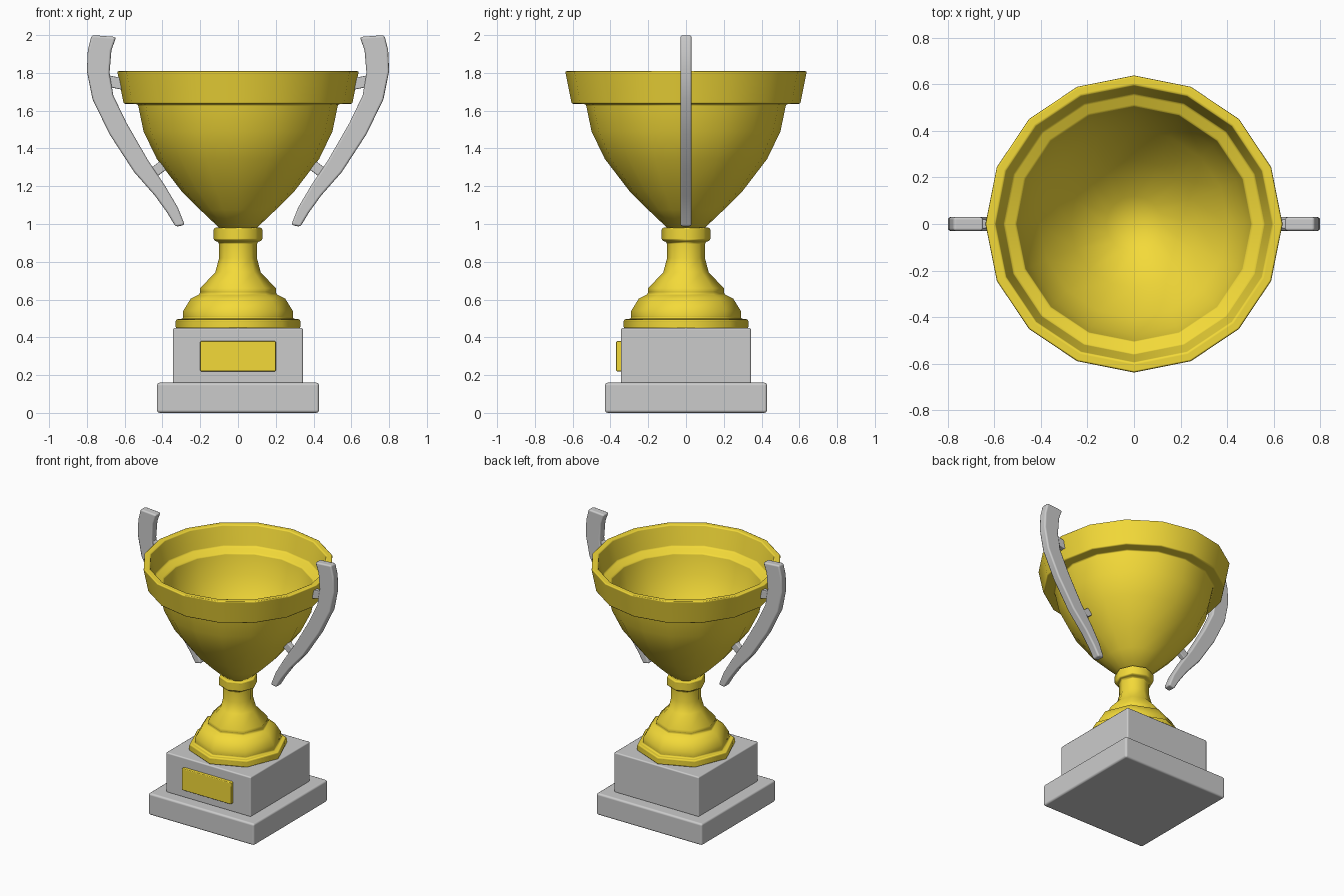
import bpy, bmesh, math
from mathutils import Vector

if "Cube" in bpy.data.objects:
    bpy.data.objects.remove(bpy.data.objects["Cube"])

gold = bpy.data.materials.new("gold")
gold.diffuse_color = (0.9, 0.7, 0.04, 1)
gold.use_nodes = True
gold.node_tree.nodes["Principled BSDF"].inputs["Base Color"].default_value = gold.diffuse_color


def finish(name, bm, bevel=0.01, mat=None, limit=50):
    bmesh.ops.recalc_face_normals(bm, faces=bm.faces)
    mesh = bpy.data.meshes.new(name)
    bm.to_mesh(mesh)
    bm.free()
    for p in mesh.polygons:
        p.use_smooth = True
    ob = bpy.data.objects.new(name, mesh)
    bpy.context.collection.objects.link(ob)
    if mat:
        mesh.materials.append(mat)
    b = ob.modifiers.new("soft_edges", 'BEVEL')
    b.width, b.segments = bevel, 2
    b.limit_method, b.angle_limit = 'ANGLE', math.radians(limit)
    b.harden_normals = True
    return ob


def box(name, size, centre, bevel=0.01, mat=None, tilt=0):
    bm = bmesh.new()
    bmesh.ops.create_cube(bm, size=1)
    bmesh.ops.scale(bm, vec=size, verts=bm.verts)
    ob = finish(name, bm, bevel, mat)
    ob.location = centre
    ob.rotation_euler.y = tilt
    return ob


def lathe(name, profile, sides, bevel):
    # profile starts and ends on the axis
    bm = bmesh.new()
    rings = []
    for r, z in profile:
        if r == 0:
            rings.append([bm.verts.new((0, 0, z))] * sides)
        else:
            rings.append([bm.verts.new((r * math.cos(math.tau * i / sides),
                                        r * math.sin(math.tau * i / sides), z))
                          for i in range(sides)])
    for a, b in zip(rings, rings[1:]):
        for i in range(sides):
            j = (i + 1) % sides
            bm.faces.new(list(dict.fromkeys((a[i], a[j], b[j], b[i]))))
    return finish(name, bm, bevel, gold)


# Square plinth and plaque
box("plinth_lower", (0.86, 0.86, 0.16), (0, 0, 0.083 - 0.003), 0.015)
box("plinth_upper", (0.69, 0.69, 0.295), (0, 0, 0.3025))
box("plaque", (0.4, 0.04, 0.16), (0, -0.35, 0.30), 0.006, gold)

# Octagonal foot and stem
lathe("stem", [(0, 0.445), (0.33, 0.445), (0.33, 0.497), (0.29, 0.497), (0.29, 0.54),
               (0.25, 0.605), (0.20, 0.63), (0.20, 0.66), (0.12, 0.745), (0.10, 0.82),
               (0.10, 0.905), (0.13, 0.912), (0.13, 0.98), (0, 0.985)], 8, 0.012)

# Hollow bowl with a thick rim band
lathe("cup_bowl", [(0, 0.975), (0.10, 0.98), (0.20, 1.075), (0.30, 1.175), (0.43, 1.345),
                   (0.50, 1.49), (0.53, 1.635), (0.605, 1.635), (0.64, 1.81), (0.595, 1.81),
                   (0.56, 1.665), (0.505, 1.64), (0.475, 1.50), (0.405, 1.36), (0.275, 1.19),
                   (0.12, 1.04), (0, 1.01)], 16, 0.01)

# Handle outline as (outer x, z, inner x, z) pairs, top to bottom
outline = [(0.775, 2.0, 0.645, 1.99), (0.795, 1.92, 0.67, 1.92), (0.80, 1.81, 0.68, 1.80),
           (0.77, 1.66, 0.66, 1.68), (0.68, 1.475, 0.59, 1.535), (0.55, 1.275, 0.475, 1.335),
           (0.44, 1.15, 0.385, 1.20), (0.375, 1.06, 0.32, 1.09), (0.33, 0.985, 0.282, 0.995)]

for side, sx in (("right", 1), ("left", -1)):
    bm = bmesh.new()
    loops = [[bm.verts.new((sx * x, y, z)) for x, z, y in
              ((ox, oz, -0.03), (ox, oz, 0.03), (ix, iz, 0.03), (ix, iz, -0.03))]
             for ox, oz, ix, iz in outline]
    for a, b in zip(loops, loops[1:]):
        for i in range(4):
            j = (i + 1) % 4
            bm.faces.new((a[i], a[j], b[j], b[i]))
    bm.faces.new(loops[0])
    bm.faces.new(loops[-1])
    finish("handle_" + side, bm, 0.012)

    # Pegs joining the handle to the rim and bowl
    box("upper_peg_" + side, (0.12, 0.04, 0.06), (sx * 0.655, 0, 1.75), 0.006, tilt=sx * -0.2)
    box("lower_peg_" + side, (0.13, 0.04, 0.055), (sx * 0.43, 0, 1.285), 0.006, tilt=sx * 0.65)
